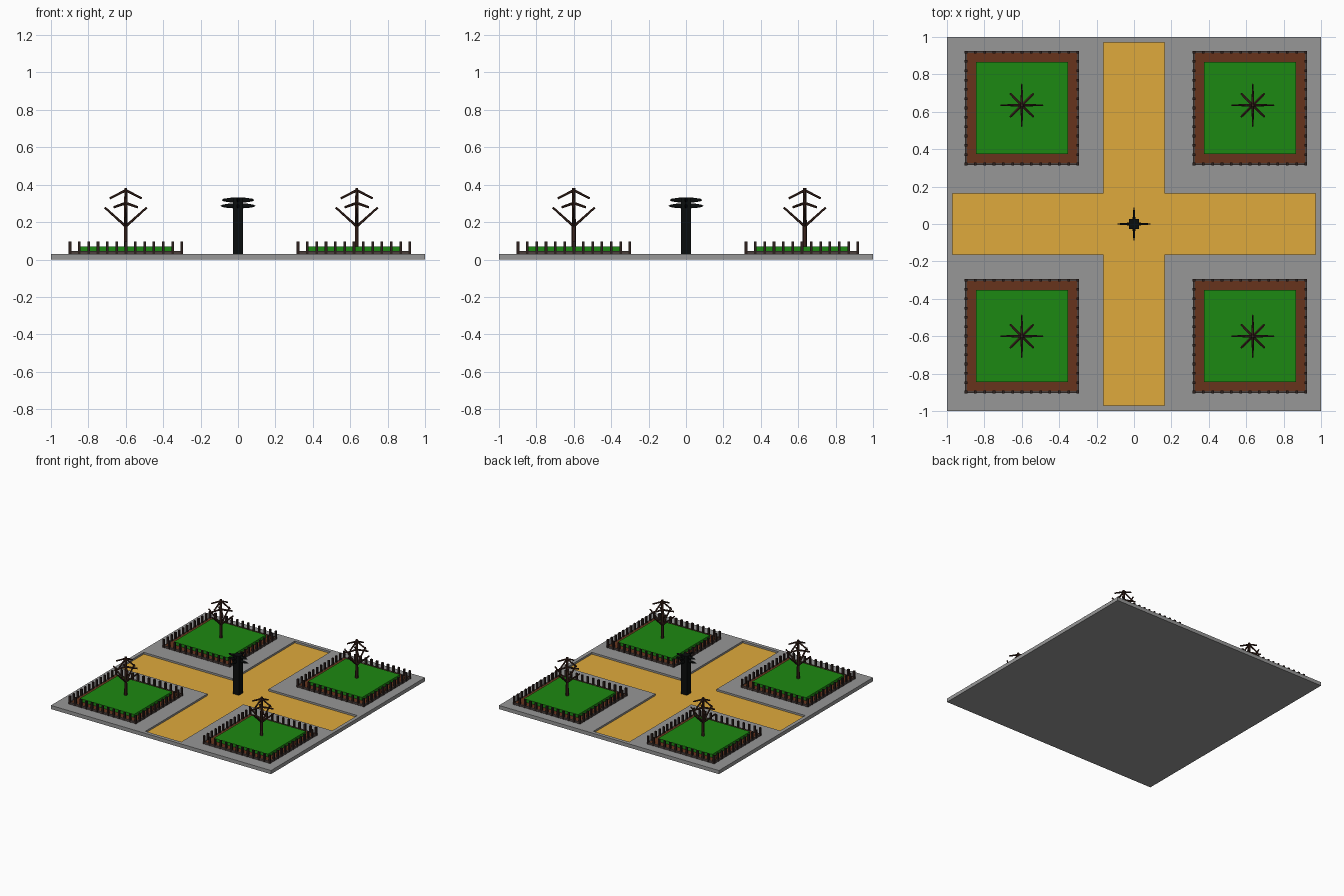
import bpy, bmesh, math
from mathutils import Vector, Matrix

if "Cube" in bpy.data.objects:
    bpy.data.objects.remove(bpy.data.objects["Cube"])


def material(name, r, g, b):
    m = bpy.data.materials.new(name)
    m.diffuse_color = (r, g, b, 1)
    m.use_nodes = True
    m.node_tree.nodes["Principled BSDF"].inputs["Base Color"].default_value = m.diffuse_color
    return m


STONE = material("stone", 0.31, 0.31, 0.31)
SAND = material("sand", 0.74, 0.4, 0.045)
GRASS = material("grass", 0.012, 0.25, 0.006)
SOIL = material("soil", 0.135, 0.034, 0.012)
BARK = material("bark", 0.045, 0.018, 0.012)
IRON = material("iron", 0.025, 0.014, 0.012)
RAIL = material("rail", 0.07, 0.05, 0.045)
BLACK = material("black_metal", 0.003, 0.004, 0.004)


def finish(bm, name, *mats):
    bmesh.ops.recalc_face_normals(bm, faces=bm.faces)
    me = bpy.data.meshes.new(name)
    bm.to_mesh(me)
    bm.free()
    for m in mats:
        me.materials.append(m)
    ob = bpy.data.objects.new(name, me)
    bpy.context.collection.objects.link(ob)
    return ob


def add_box(bm, x, y, z0, z1, w, d):
    bmesh.ops.create_cube(bm, size=1, matrix=Matrix.Translation((x, y, (z0 + z1) / 2))
                          @ Matrix.Diagonal((w, d, z1 - z0, 1)))


def add_rod(bm, a, b, r1, r2):
    a, b = Vector(a), Vector(b)
    turn = (b - a).to_track_quat('Z', 'Y').to_matrix().to_4x4()
    bmesh.ops.create_cone(bm, cap_ends=True, segments=6, radius1=r1, radius2=r2,
                          depth=(b - a).length, matrix=Matrix.Translation((a + b) / 2) @ turn)


# Paving slab with a sunken cross-shaped path
TOP, FLOOR = 0.03, 0.015
bm = bmesh.new()
cuts = [-1, -0.97, -0.163, 0.163, 0.97, 1]
grid = [[bm.verts.new((x, y, TOP)) for y in cuts] for x in cuts]
path = []
for i in range(5):
    for j in range(5):
        f = bm.faces.new((grid[i][j], grid[i + 1][j], grid[i + 1][j + 1], grid[i][j + 1]))
        if (i == 2 and 0 < j < 4) or (j == 2 and 0 < i < 4):
            path.append(f)
rim = [e for e in bm.edges if e.is_boundary]
ext = bmesh.ops.extrude_edge_only(bm, edges=rim)["geom"]
for v in ext:
    if isinstance(v, bmesh.types.BMVert):
        v.co.z = 0
bmesh.ops.holes_fill(bm, edges=[e for e in bm.edges if e.is_boundary], sides=0)
ext = bmesh.ops.extrude_face_region(bm, geom=path)["geom"]
bmesh.ops.delete(bm, geom=[f for f in path if f.is_valid], context='FACES_ONLY')
for g in ext:
    if isinstance(g, bmesh.types.BMVert):
        g.co.z = FLOOR
    elif isinstance(g, bmesh.types.BMFace):
        g.material_index = 1
finish(bm, "paving_and_path", STONE, SAND)


def garden_bed(x, y, tag):
    # Soil border and raised lawn
    bm = bmesh.new()
    add_box(bm, x, y, TOP, 0.045, 0.59, 0.59)
    finish(bm, "soil_border_" + tag, SOIL)
    bm = bmesh.new()
    add_box(bm, x, y, 0.045, 0.07, 0.492, 0.492)
    finish(bm, "lawn_" + tag, GRASS)
    # Low rail and ring of fence pickets
    n, h = 12, 0.299
    bm = bmesh.new()
    for s in (-1, 1):
        add_box(bm, x + s * h, y, TOP, 0.046, 0.01, 2 * h + 0.01)
        add_box(bm, x, y + s * h, TOP, 0.046, 2 * h - 0.01, 0.01)
    finish(bm, "fence_rail_" + tag, RAIL)
    bm = bmesh.new()
    for i in range(n):
        t = -h + 2 * h * i / n
        for px, py in ((t, -h), (h, t), (-t, h), (-h, -t)):
            add_box(bm, x + px, y + py, TOP, 0.097, 0.014, 0.014)
    finish(bm, "fence_pickets_" + tag, IRON)


def tree(x, y, tag):
    bm = bmesh.new()
    add_rod(bm, (x, y, 0.06), (x, y, 0.383), 0.012, 0.009)
    # Branch tiers: start height, end height, reach, angle offset, radius
    for z0, z1, reach, turn, r in ((0.177, 0.278, 0.112, 0, 0.007),
                                   (0.302, 0.28, 0.088, math.pi / 4, 0.008),
                                   (0.37, 0.327, 0.086, 0, 0.007)):
        for k in range(4):
            a = turn + k * math.pi / 2
            add_rod(bm, (x, y, z0), (x + reach * math.cos(a), y + reach * math.sin(a), z1), r, r * 0.8)
    finish(bm, "tree_" + tag, BARK)


for sx, sn in ((-1, "left"), (1, "right")):
    for sy, tn in ((-1, "front"), (1, "back")):
        tag = tn + "_" + sn
        garden_bed(-0.599 if sx < 0 else 0.62, -0.599 if sy < 0 else 0.62, tag)
        tree(-0.6 if sx < 0 else 0.635, -0.6 if sy < 0 else 0.635, tag)

# Central square post with two tiers of tapered cross arms
bm = bmesh.new()
add_box(bm, 0, 0, FLOOR, 0.333, 0.054, 0.054)
finish(bm, "centre_post", BLACK)
bm = bmesh.new()
for z, reach in ((0.318, 0.088), (0.287, 0.094)):
    for turn in (0, math.pi / 2):
        bmesh.ops.create_uvsphere(bm, u_segments=8, v_segments=6, radius=1,
                                  matrix=Matrix.Translation((0, 0, z)) @ Matrix.Rotation(turn, 4, 'Z')
                                  @ Matrix.Diagonal((reach, 0.008, 0.014, 1)))
finish(bm, "post_arms", BLACK)
